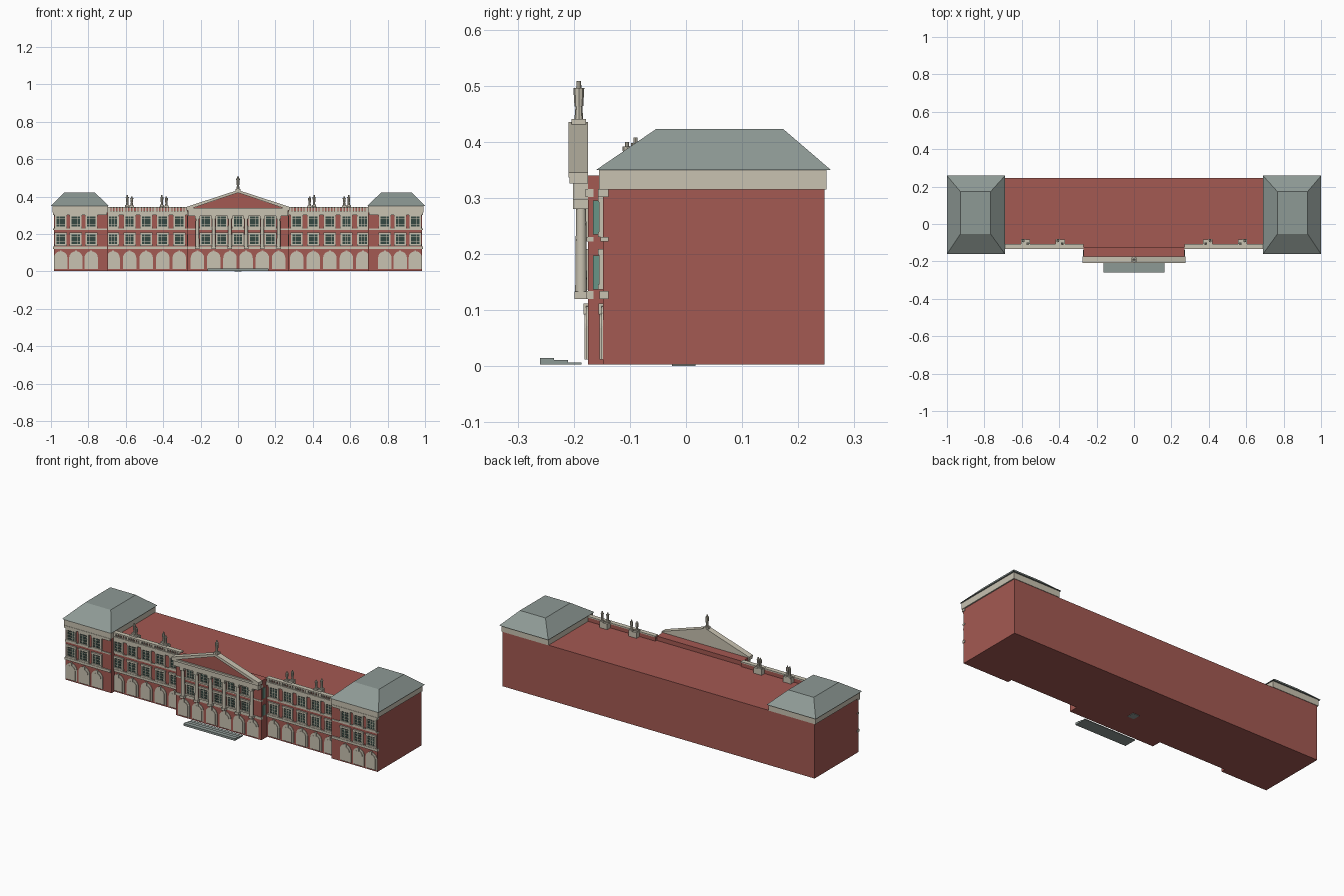
import bpy, bmesh, math
from mathutils import Matrix

cube = bpy.data.objects.get("Cube")
if cube:
    bpy.data.objects.remove(cube)


def material(name, rgb):
    m = bpy.data.materials.new(name)
    m.use_nodes = True
    m.diffuse_color = (*rgb, 1)
    m.node_tree.nodes["Principled BSDF"].inputs["Base Color"].default_value = (*rgb, 1)
    return m


BRICK = material("red brick", (0.37, 0.1, 0.085))
STONE = material("pale stone", (0.58, 0.54, 0.44))
SLATE = material("grey slate", (0.27, 0.32, 0.3))
GLASS = material("dark glass", (0.035, 0.065, 0.055))
TEAL = material("teal pane", (0.14, 0.3, 0.24))


class Part:
    """Collects simple solids and turns them into one named object."""

    def __init__(self, name, mat):
        self.name, self.mat, self.bm = name, mat, bmesh.new()

    def box(self, x0, x1, y0, y1, z0, z1):
        m = Matrix.Translation(((x0 + x1) / 2, (y0 + y1) / 2, (z0 + z1) / 2))
        bmesh.ops.create_cube(self.bm, size=1, matrix=m @ Matrix.Diagonal((x1 - x0, y1 - y0, z1 - z0, 1)))

    def cone(self, x, y, z0, z1, r0, r1, n=10):
        bmesh.ops.create_cone(self.bm, cap_ends=True, segments=n, radius1=r0, radius2=r1, depth=z1 - z0,
                              matrix=Matrix.Translation((x, y, (z0 + z1) / 2)))

    def prism(self, outline, y0, y1):
        face = self.bm.faces.new([self.bm.verts.new((x, y0, z)) for x, z in outline])
        ext = bmesh.ops.extrude_face_region(self.bm, geom=[face], use_keep_orig=True)
        verts = [g for g in ext["geom"] if isinstance(g, bmesh.types.BMVert)]
        bmesh.ops.translate(self.bm, vec=(0, y1 - y0, 0), verts=verts)

    def frustum(self, low, high, z0, z1):
        rings = []
        for (x0, x1, y0, y1), z in ((low, z0), (high, z1)):
            rings.append([self.bm.verts.new((x, y, z)) for x, y in ((x0, y0), (x1, y0), (x1, y1), (x0, y1))])
        self.bm.faces.new(rings[0])
        self.bm.faces.new(rings[1])
        for i in range(4):
            j = (i + 1) % 4
            self.bm.faces.new((rings[0][i], rings[0][j], rings[1][j], rings[1][i]))

    def finish(self, smooth=False):
        bmesh.ops.recalc_face_normals(self.bm, faces=self.bm.faces)
        mesh = bpy.data.meshes.new(self.name)
        self.bm.to_mesh(mesh)
        self.bm.free()
        mesh.materials.append(self.mat)
        ob = bpy.data.objects.new(self.name, mesh)
        bpy.context.collection.objects.link(ob)
        if smooth:
            bpy.context.view_layer.objects.active = ob
            ob.select_set(True)
            bpy.ops.object.shade_smooth_by_angle(angle=math.radians(40))
            ob.select_set(False)


def arch(x, half, z0, top):
    """Outline of a round-headed opening."""
    spring = top - half
    arc = [(x + half * math.cos(a), spring + half * math.sin(a)) for a in
           [math.pi * i / 10 for i in range(11)]]
    return [(x - half, z0), (x + half, z0)] + arc


WING, PAV, PORT = -0.122, -0.148, -0.175   # front wall planes
BACK, BASE, TOP = 0.247, 0.003, 0.315

# Brick masses
walls = Part("brick_walls", BRICK)
walls.box(-0.7, 0.7, WING, BACK, BASE, TOP)
walls.box(-0.27, 0.27, PORT, WING, BASE, 0.34)
for s in (-1, 1):
    walls.box(*sorted((s * 0.695, s * 0.985)), PAV, BACK, BASE, TOP)
    walls.box(*sorted((s * 0.27, s * 0.695)), WING, WING + 0.012, TOP, 0.338)
walls.finish()

# Pavilion cornices and hipped slate roofs
cornice = Part("pavilion_cornices", STONE)
roofs = Part("pavilion_roofs", SLATE)
for s in (-1, 1):
    cornice.box(*sorted((s * 0.695, s * 0.992)), -0.155, 0.25, TOP, 0.35)
    roofs.frustum((*sorted((s * 0.69, s)), -0.16, 0.258), (*sorted((s * 0.767, s * 0.928)), -0.053, 0.173),
                  0.35, 0.423)
cornice.finish()
roofs.finish()

# String courses on every front
bands = Part("string_courses", STONE)
for z0, z1, d in ((0.12, 0.134, 0.006), (0.222, 0.23, 0.004), (0.302, 0.316, 0.009)):
    for s in (-1, 1):
        bands.box(*sorted((s * 0.7, s * 0.988)), PAV - d, PAV + 0.01, z0, z1)
        bands.box(*sorted((s * 0.27, s * 0.695)), WING - d, WING + 0.01, z0, z1)
    bands.box(-0.272, 0.272, PORT - d / 2, PORT + 0.01, z0, z1)
bands.finish()

# Balustrades over the wings
rail = Part("balustrades", STONE)
for s in (-1, 1):
    span = sorted((s * 0.27, s * 0.695))
    rail.box(*span, WING - 0.011, WING + 0.003, TOP, 0.322)
    rail.box(*span, WING - 0.011, WING + 0.015, 0.338, 0.345)
    for i in range(26):
        x = s * (0.28 + i * 0.0164)
        w = 0.007 if i % 5 == 0 else 0.004
        rail.box(x - w, x + w, WING - 0.008, WING, 0.322, 0.338)
rail.finish()

# Ground-floor arches
wing_bays = [0.314 + 0.0885 * i for i in range(5)]
pav_bays = [0.785, 0.867, 0.948]
port_bays = [0.043, 0.13, 0.217]
arches = Part("ground_arches", STONE)
for bays, y in ((wing_bays, WING), (pav_bays, PAV), (port_bays, PORT)):
    for x in [s * b for b in bays for s in (-1, 1)]:
        arches.prism(arch(x, 0.036, 0.012, 0.108), y - 0.003, y + 0.005)
        arches.prism(arch(x, 0.026, 0.012, 0.094), y - 0.006, y + 0.005)
        arches.box(x - 0.005, x + 0.005, y - 0.008, y, 0.092, 0.112)
arches.finish()

# Sash windows: stone surround, glass, glazing bars
frames = Part("window_surrounds", STONE)
panes = Part("window_glass", GLASS)


def window(x, y, z0, z1):
    w = 0.022
    for s in (-1, 1):
        frames.box(*sorted((x + s * w, x + s * (w + 0.009))), y - 0.007, y + 0.004, z0, z1)
    frames.box(x - 0.033, x + 0.033, y - 0.009, y + 0.004, z0 - 0.006, z0 + 0.003)
    frames.box(x - 0.033, x + 0.033, y - 0.009, y + 0.004, z1 - 0.005, z1 + 0.006)
    panes.box(x - w, x + w, y - 0.002, y + 0.004, z0, z1)
    for dx in (-0.007, 0.007):
        frames.box(x + dx - 0.001, x + dx + 0.001, y - 0.004, y, z0, z1)
    for i in (1, 2, 3):
        z = z0 + (z1 - z0) * i / 4
        frames.box(x - w, x + w, y - 0.004, y, z - 0.001, z + 0.001)


for z0, z1 in ((0.143, 0.203), (0.236, 0.298)):
    for bays, y in ((wing_bays, WING), (pav_bays, PAV), ([0, 0.087, 0.173], PORT)):
        for x in {s * b for b in bays for s in (-1, 1)}:
            window(x, y, z0, z1)
frames.finish()
panes.finish()

# Narrow windows in the portico returns
side = Part("portico_side_windows", TEAL)
for s in (-1, 1):
    for z0 in (0.137, 0.235):
        side.box(*sorted((s * 0.268, s * 0.273)), -0.166, -0.14, z0, z0 + 0.06)
side.finish()

# Portico columns
columns = Part("portico_columns", STONE)
for x in [s * b for b in port_bays for s in (-1, 1)]:
    columns.box(x - 0.012, x + 0.012, -0.199, -0.174, 0.12, 0.133)
    columns.cone(x, -0.187, 0.133, 0.28, 0.0105, 0.009, 14)
    columns.box(x - 0.013, x + 0.013, -0.201, -0.174, 0.28, 0.297)
columns.finish(smooth=True)

# Entablature and pediment
pediment = Part("pediment", STONE)
pediment.box(-0.268, 0.268, -0.201, PORT, 0.296, 0.326)
pediment.box(-0.276, 0.276, -0.208, PORT, 0.326, 0.338)
pediment.prism([(-0.26, 0.338), (0.26, 0.338), (0, 0.428)], -0.196, PORT)
for s in (-1, 1):
    pediment.prism([(s * 0.276, 0.336), (s * 0.276, 0.345), (0, 0.435), (0, 0.421), (s * 0.245, 0.338)],
                   -0.209, PORT)
pediment.finish()
tympanum = Part("tympanum", BRICK)
tympanum.prism([(-0.243, 0.338), (0.243, 0.338), (0, 0.421)], -0.199, -0.195)
tympanum.finish()


# Rooftop statues
statues = Part("statues", STONE)


def statue(x, y, z, h, r):
    statues.box(x - r, x + r, y - r, y + r, z, z + h * 0.14)
    statues.cone(x, y, z + h * 0.14, z + h * 0.45, r * 0.6, r * 0.45, 8)
    statues.cone(x, y, z + h * 0.42, z + h * 0.84, r * 0.6, r * 0.75, 8)
    statues.cone(x, y, z + h * 0.84, z + h, r * 0.36, r * 0.3, 8)


statue(0, -0.191, 0.43, 0.078, 0.013)
for s in (-1, 1):
    for x in (0.395, 0.58):
        statues.box(*sorted((s * (x - 0.025), s * (x + 0.025))), -0.116, -0.082, 0.31, 0.347)
        statue(s * (x - 0.012), -0.105, 0.345, 0.055, 0.011)
        statue(s * (x + 0.012), -0.09, 0.345, 0.063, 0.011)
statues.finish()

# Front steps and the small footing under the floor
steps = Part("front_steps", SLATE)
for y0, y1, z in ((-0.26, -0.235, 0.015), (-0.235, -0.21, 0.011), (-0.21, -0.186, 0.007)):
    steps.box(-0.163, 0.163, y0, y1, BASE, z)
steps.finish()
footing = Part("footing", SLATE)
footing.box(-0.02, 0.02, -0.025, 0.017, 0, 0.004)
footing.finish()
